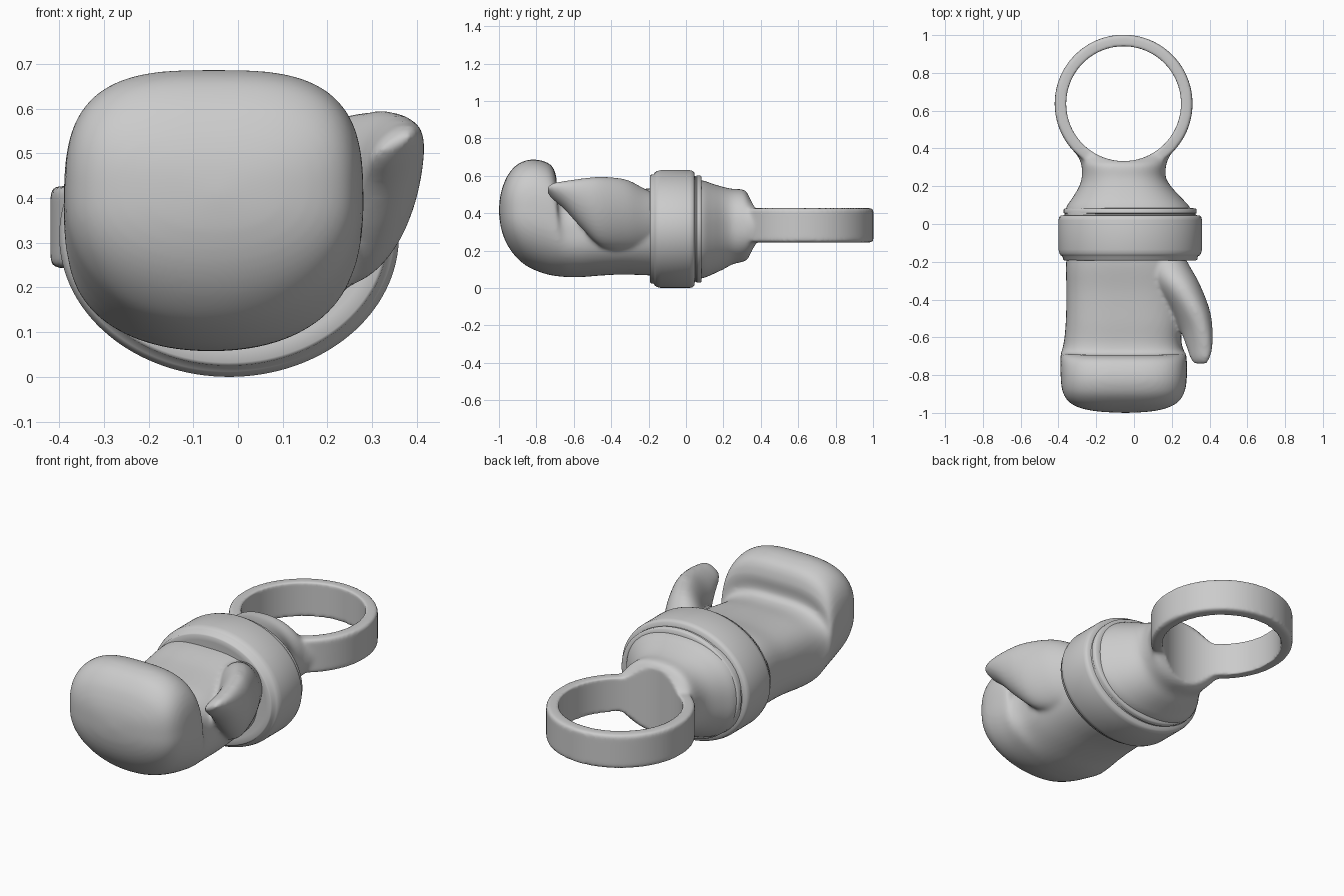
import bpy, bmesh, math
from mathutils import Vector

if "Cube" in bpy.data.objects:
    bpy.data.objects.remove(bpy.data.objects["Cube"])


def spline(rows, steps):
    """Catmull-Rom interpolation of station tuples."""
    if steps == 1:
        return rows
    out, last = [], len(rows) - 1
    for i in range(last):
        p0, p1, p2, p3 = (rows[min(max(i + k, 0), last)] for k in (-1, 0, 1, 2))
        for s in range(steps):
            t = s / steps
            out.append([0.5 * (2 * b + (c - a) * t + (2 * a - 5 * b + 4 * c - d) * t * t
                               + (3 * b - a - 3 * c + d) * t ** 3)
                        for a, b, c, d in zip(p0, p1, p2, p3)])
    return out + [rows[-1]]


def loft(bm, rows, n_top=2, n_bot=2, lean=0, steps=6, seg=64):
    """Rows: bottom y, bottom z, top y, top z, x min, x max of a rounded section."""
    rings = []
    for yb, zb, yt, zt, x0, x1 in spline(rows, steps):
        ring = []
        for k in range(seg):
            a = math.tau * k / seg
            c, s = math.cos(a), math.sin(a)
            n = n_top if s > 0 else n_bot
            u = math.copysign(abs(c) ** (2 / n), c)
            t = (math.copysign(abs(s) ** (2 / n), s) + 1) / 2
            x = (x0 + x1) / 2 + u * (x1 - x0) / 2 + lean * (t - 0.5)
            ring.append(bm.verts.new((x, yb + (yt - yb) * t, zb + (zt - zb) * t)))
        rings.append(ring)
    for r, q in zip(rings, rings[1:]):
        for k in range(seg):
            j = (k + 1) % seg
            bm.faces.new((r[k], r[j], q[j], q[k]))
    bm.faces.new(rings[0])
    bm.faces.new(rings[-1])


def flat(y, zb, zt, x0, x1):
    return (y, zb, y, zt, x0, x1)


def cylinder(bm, r, z0, z1):
    res = bmesh.ops.create_cone(bm, cap_ends=True, segments=128, radius1=r, radius2=r, depth=z1 - z0)
    bmesh.ops.translate(bm, verts=res["verts"], vec=Vector((-0.055, 0.637, (z0 + z1) / 2)))


def finish(name, bm):
    bmesh.ops.recalc_face_normals(bm, faces=bm.faces)
    me = bpy.data.meshes.new(name)
    bm.to_mesh(me)
    bm.free()
    ob = bpy.data.objects.new(name, me)
    bpy.context.collection.objects.link(ob)
    return ob


def blend(ob, voxel, iterations):
    m = ob.modifiers.new("fuse", "REMESH")
    m.mode, m.voxel_size, m.use_smooth_shade = "VOXEL", voxel, True
    s = ob.modifiers.new("soften", "SMOOTH")
    s.factor, s.iterations = 0.5, iterations


# Padded glove: palm, groove, curled fist and rounded knuckles
bm = bmesh.new()
loft(bm, [
    (-0.10, 0.065, -0.10, 0.54, -0.35, 0.24),
    (-0.22, 0.068, -0.22, 0.53, -0.36, 0.25),
    (-0.34, 0.072, -0.36, 0.505, -0.358, 0.26),
    (-0.46, 0.066, -0.52, 0.49, -0.36, 0.26),
    (-0.56, 0.058, -0.64, 0.48, -0.368, 0.25),
    (-0.63, 0.058, -0.695, 0.505, -0.38, 0.26),
    (-0.68, 0.062, -0.693, 0.59, -0.388, 0.275),
    (-0.74, 0.072, -0.725, 0.66, -0.39, 0.28),
    (-0.81, 0.096, -0.81, 0.687, -0.388, 0.28),
    (-0.87, 0.13, -0.89, 0.668, -0.38, 0.27),
    (-0.925, 0.185, -0.945, 0.615, -0.35, 0.24),
    (-0.965, 0.25, -0.977, 0.55, -0.29, 0.18),
    (-0.99, 0.325, -0.994, 0.485, -0.19, 0.09),
    (-1.0, 0.40, -1.0, 0.42, -0.06, -0.03),
], n_top=3.1, n_bot=2.15)
# Thumb, fused into the same padding
loft(bm, [
    flat(-0.13, 0.20, 0.49, 0.00, 0.24),
    flat(-0.22, 0.19, 0.53, 0.03, 0.29),
    flat(-0.32, 0.19, 0.58, 0.09, 0.345),
    flat(-0.45, 0.22, 0.595, 0.185, 0.395),
    flat(-0.55, 0.31, 0.587, 0.245, 0.41),
    flat(-0.65, 0.42, 0.572, 0.285, 0.408),
    flat(-0.715, 0.475, 0.56, 0.31, 0.39),
    flat(-0.745, 0.51, 0.535, 0.34, 0.365),
], lean=0.06)
blend(finish("glove", bm), 0.011, 10)

# Cuff: stepped oval band, profile of (y, inset)
bm = bmesh.new()
profile = [(-0.19, 0.06), (-0.193, 0.032), (-0.188, 0.025), (-0.172, 0.022), (-0.166, 0.012),
           (-0.155, 0.005), (-0.135, 0.0), (0.02, 0.0), (0.036, 0.004), (0.044, 0.012),
           (0.047, 0.032), (0.054, 0.034), (0.058, 0.028), (0.076, 0.028), (0.083, 0.034),
           (0.084, 0.06)]
loft(bm, [flat(y, i, 0.63 - i, -0.4 + i, 0.36 - i) for y, i in profile], steps=1, seg=128)
cuff = finish("cuff", bm)
bpy.context.view_layer.objects.active = cuff
cuff.select_set(True)
bpy.ops.object.shade_smooth_by_angle(angle=math.radians(50))

# Flared neck running into the finger ring
bm = bmesh.new()
loft(bm, [
    flat(0.03, 0.045, 0.585, -0.37, 0.32),
    flat(0.09, 0.052, 0.575, -0.358, 0.295),
    flat(0.14, 0.072, 0.558, -0.325, 0.25),
    flat(0.20, 0.10, 0.54, -0.29, 0.195),
    flat(0.25, 0.127, 0.53, -0.276, 0.168),
    flat(0.31, 0.142, 0.525, -0.278, 0.17),
    flat(0.34, 0.165, 0.49, -0.288, 0.18),
    flat(0.37, 0.21, 0.45, -0.305, 0.195),
    flat(0.41, 0.243, 0.427, -0.335, 0.225),
    flat(0.45, 0.246, 0.424, -0.36, 0.25),
], n_top=2.3, n_bot=2.3)
cylinder(bm, 0.365, 0.243, 0.427)
ring = finish("ring_and_neck", bm)

# Hole cutter for the ring
bm = bmesh.new()
cylinder(bm, 0.304, -0.2, 0.9)
cutter = finish("ring_hole_cutter", bm)
cutter.hide_render = True
cutter.hide_set(True)

blend(ring, 0.010, 6)
cut = ring.modifiers.new("hole", "BOOLEAN")
cut.operation, cut.object, cut.solver = "DIFFERENCE", cutter, "EXACT"
blend(ring, 0.009, 3)
